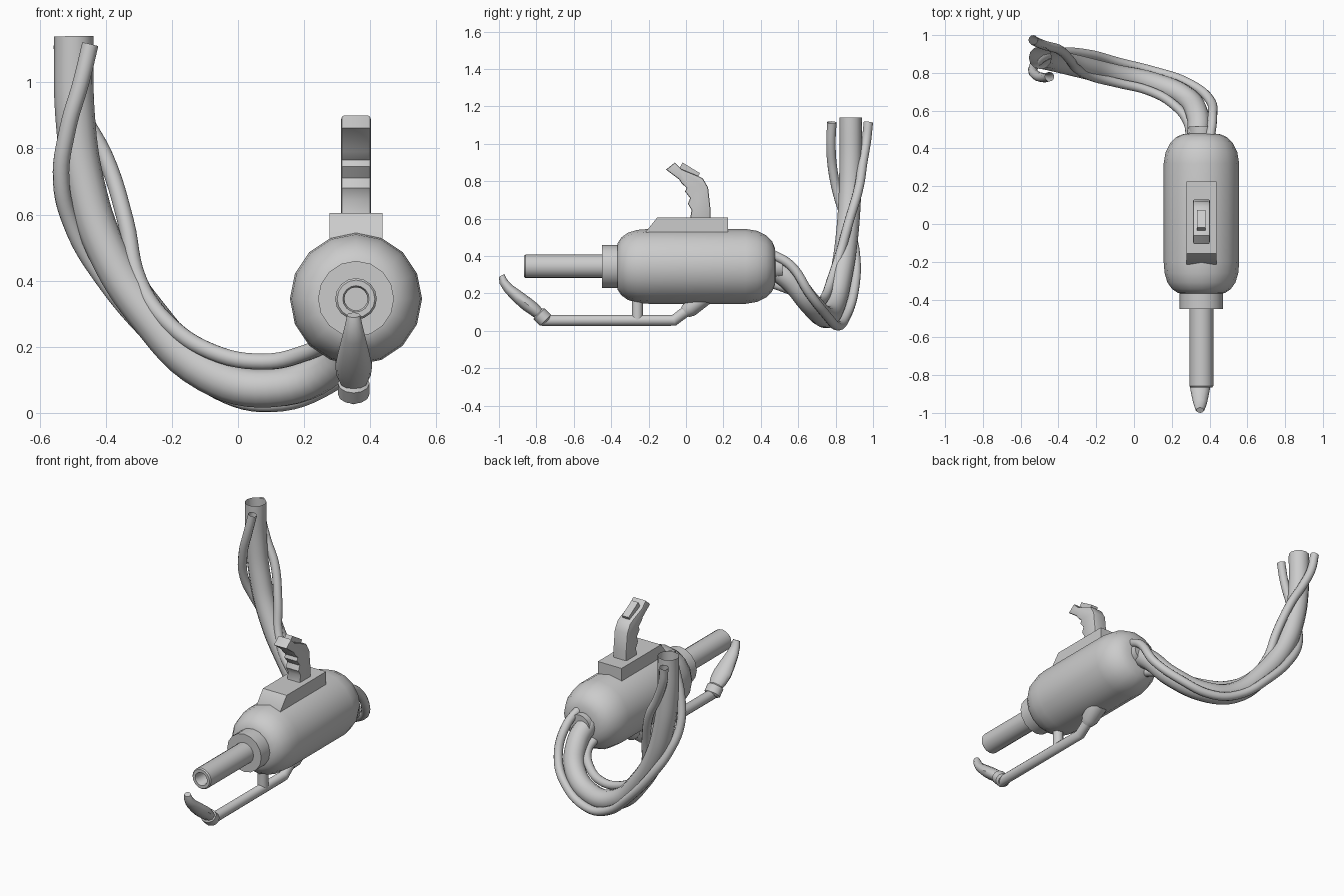
import bpy, bmesh, math
from mathutils import Vector

if "Cube" in bpy.data.objects:
    bpy.data.objects.remove(bpy.data.objects["Cube"])

CX, CZ = 0.357, 0.345      # axis of the main body


def finish(name, bm, angle=40):
    bmesh.ops.recalc_face_normals(bm, faces=bm.faces[:])
    me = bpy.data.meshes.new(name)
    bm.to_mesh(me)
    bm.free()
    ob = bpy.data.objects.new(name, me)
    bpy.context.collection.objects.link(ob)
    smooth(ob, angle)
    return ob


def smooth(ob, angle=40):
    bpy.ops.object.select_all(action='DESELECT')
    ob.select_set(True)
    bpy.context.view_layer.objects.active = ob
    bpy.ops.object.shade_smooth_by_angle(angle=math.radians(angle))


def loft(name, x, sections, n=16):
    """Oval rings given as (y, z, x radius, other radius, axis tilt in degrees)."""
    bm = bmesh.new()
    rings = []
    for y, z, rx, rn, tilt in sections:
        t = math.radians(tilt)
        ring = []
        for i in range(n):
            a = 2 * math.pi * i / n
            c, s = rx * math.cos(a), rn * math.sin(a)
            ring.append(bm.verts.new((x + c, y - s * math.sin(t), z + s * math.cos(t))))
        rings.append(ring)
    for r0, r1 in zip(rings, rings[1:]):
        for i in range(n):
            j = (i + 1) % n
            bm.faces.new((r0[i], r0[j], r1[j], r1[i]))
    bm.faces.new(rings[0])
    bm.faces.new(rings[-1])
    return finish(name, bm)


def lathe(name, profile, n=16):
    return loft(name, CX, [(y, CZ, r, r, 0) for y, r in profile], n)


def slab(name, profile, width, bevel):
    """Side profile (y, z) extruded across x."""
    bm = bmesh.new()
    f = bm.faces.new([bm.verts.new((CX - width / 2, y, z)) for y, z in profile])
    ext = bmesh.ops.extrude_face_region(bm, geom=[f])['geom']
    bmesh.ops.translate(bm, verts=[v for v in ext if isinstance(v, bmesh.types.BMVert)],
                        vec=(width, 0, 0))
    if bevel:
        edges = [e for e in bm.edges if abs(e.verts[0].co.x - e.verts[1].co.x) < 1e-5]
        bmesh.ops.bevel(bm, geom=edges, offset=bevel, segments=2, affect='EDGES', profile=0.5)
    return finish(name, bm)


def tube(name, points, radius, curved=True, caps=False):
    cu = bpy.data.curves.new(name, 'CURVE')
    cu.dimensions = '3D'
    cu.bevel_depth = radius
    cu.bevel_resolution = 4
    cu.resolution_u = 6
    cu.use_fill_caps = caps
    sp = cu.splines.new('BEZIER' if curved else 'POLY')
    if curved:
        sp.bezier_points.add(len(points) - 1)
        for bp, p in zip(sp.bezier_points, points):
            bp.co = p
            bp.handle_left_type = bp.handle_right_type = 'AUTO'
    else:
        sp.points.add(len(points) - 1)
        for sp_pt, p in zip(sp.points, points):
            sp_pt.co = (*p, 1)
    ob = bpy.data.objects.new(name, cu)
    bpy.context.collection.objects.link(ob)
    bpy.ops.object.select_all(action='DESELECT')
    ob.select_set(True)
    bpy.context.view_layer.objects.active = ob
    bpy.ops.object.convert(target='MESH')
    smooth(bpy.context.object)


# Capsule body with front collar
lathe("body", [(-0.37, 0.1), (-0.365, 0.125), (-0.345, 0.155), (-0.31, 0.18), (-0.26, 0.195),
               (-0.2, 0.2), (0.32, 0.2), (0.38, 0.19), (0.43, 0.165), (0.46, 0.135),
               (0.475, 0.1), (0.48, 0.06)])
lathe("front_collar", [(-0.45, 0.06), (-0.45, 0.115), (-0.35, 0.115)])
lathe("rear_collar", [(0.45, 0.066), (0.515, 0.066), (0.515, 0.05)])

# Hollow barrel
lathe("barrel", [(-0.65, 0.035), (-0.855, 0.035), (-0.865, 0.04), (-0.865, 0.057),
                 (-0.858, 0.063), (-0.43, 0.063)])

# Top mount and pistol grip
slab("grip_mount", [(-0.215, 0.53), (-0.155, 0.605), (0.225, 0.605), (0.225, 0.5), (-0.215, 0.5)],
     0.16, 0)
slab("top_grip", [(0.02, 0.59), (0.03, 0.645), (0.01, 0.68), (0.022, 0.71), (-0.005, 0.745),
                  (0.003, 0.765), (-0.025, 0.79), (-0.035, 0.808), (-0.107, 0.862),
                  (-0.06, 0.9), (-0.025, 0.865), (0.06, 0.83), (0.09, 0.815),
                  (0.118, 0.767), (0.13, 0.66), (0.13, 0.59)], 0.09, 0.009)
slab("thumb_button", [(-0.038, 0.865), (-0.018, 0.9), (0.075, 0.843), (0.06, 0.815)], 0.045, 0)

# Lower support rail
PX = 0.35
tube("support_rail", [(PX, -0.77, 0.056), (PX, -0.065, 0.056), (PX, 0.06, 0.15)], 0.03, False, True)
tube("rail_post", [(PX, -0.26, 0.056), (PX, -0.26, 0.17)], 0.03, False, True)
loft("rail_mount", PX, [(-0.005, 0.1, 0.034, 0.034, 38), (0.02, 0.118, 0.05, 0.045, 38),
                        (0.1, 0.18, 0.06, 0.045, 38)], 12)

# Front hand grip on the rail, with its joint
loft("grip_joint", PX, [(-0.745, 0.05, 0.036, 0.03, 135), (-0.752, 0.057, 0.048, 0.042, 135),
                        (-0.785, 0.09, 0.048, 0.042, 135), (-0.792, 0.097, 0.036, 0.03, 135)], 12)
loft("front_grip", PX, [(-0.785, 0.09, 0.04, 0.03, 140), (-0.81, 0.113, 0.052, 0.035, 140),
                        (-0.85, 0.143, 0.056, 0.037, 143), (-0.9, 0.183, 0.047, 0.034, 143),
                        (-0.95, 0.227, 0.036, 0.027, 135), (-0.976, 0.263, 0.027, 0.023, 118),
                        (-0.986, 0.296, 0.02, 0.016, 118)], 12)

# Main hose and the two thin hoses twisting round it
tube("main_hose", [(0.34, 0.46, 0.345), (0.34, 0.56, 0.27), (0.28, 0.665, 0.145),
                   (0.1, 0.745, 0.075), (-0.09, 0.785, 0.12), (-0.275, 0.83, 0.3),
                   (-0.4, 0.86, 0.5), (-0.465, 0.875, 0.7), (-0.493, 0.88, 0.9),
                   (-0.497, 0.88, 1.14)], 0.06)
tube("outer_hose", [(0.4, 0.44, 0.42), (0.415, 0.56, 0.35), (0.4, 0.66, 0.2),
                    (0.28, 0.75, 0.085), (0.1, 0.81, 0.027), (-0.06, 0.85, 0.065),
                    (-0.25, 0.9, 0.22), (-0.42, 0.905, 0.42), (-0.5, 0.87, 0.56),
                    (-0.535, 0.82, 0.7), (-0.515, 0.785, 0.86), (-0.475, 0.775, 1.0),
                    (-0.447, 0.78, 1.115)], 0.025)
tube("inner_hose", [(0.3, 0.44, 0.26), (0.285, 0.54, 0.225), (0.2, 0.64, 0.18),
                    (0.08, 0.705, 0.155), (-0.08, 0.745, 0.185), (-0.22, 0.78, 0.28),
                    (-0.3, 0.82, 0.4), (-0.34, 0.87, 0.58), (-0.4, 0.925, 0.77),
                    (-0.47, 0.945, 0.9), (-0.52, 0.965, 1.02), (-0.534, 0.975, 1.115)], 0.025)
